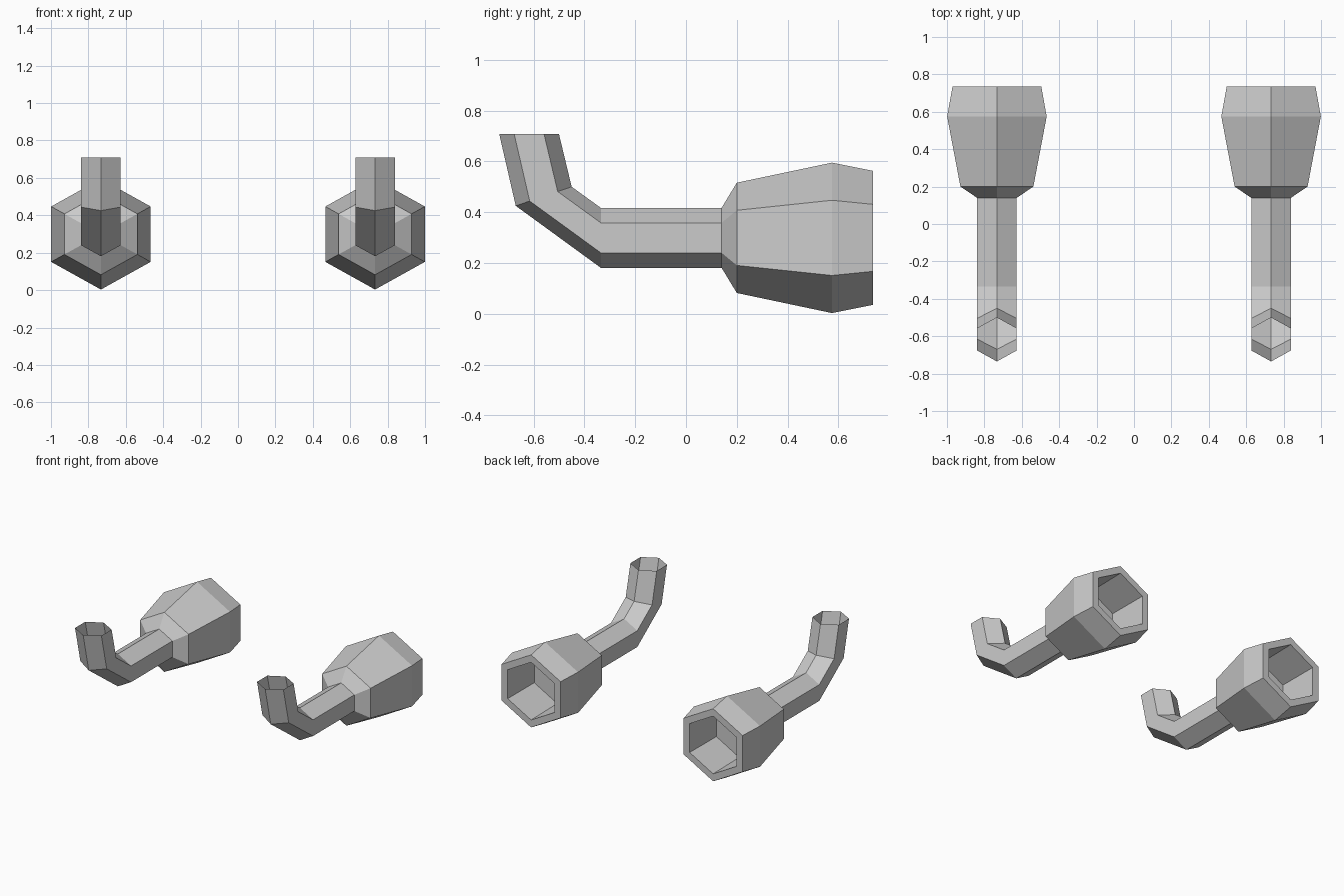
import bpy, bmesh, math

if "Cube" in bpy.data.objects:
    bpy.data.objects.remove(bpy.data.objects["Cube"])

CX = 0.733          # distance of each pipe from the centre line
WIDE = 1.04         # slight sideways stretch of the hexagon

# stations: centre (y, z), offset to the hexagon's top corner (dy, dz), radius
stations = [
    (-0.6175, 0.708, 0.1175, 0.0, 0.118),     # open mouthpiece end
    (-0.56, 0.4625, 0.11, 0.0375, 0.118),     # elbow
    (-0.335, 0.299, 0.0, 0.118, 0.118),       # stem start
    (0.14, 0.299, 0.0, 0.118, 0.118),         # stem end
    (0.20, 0.299, 0.0, 0.217, 0.217),         # bowl shoulder
    (0.575, 0.299, 0.0, 0.296, 0.296),        # widest part of bowl
    (0.735, 0.299, 0.0, 0.264, 0.264),        # rim outside
    (0.735, 0.299, 0.0, 0.21, 0.21),          # rim inside
    (0.435, 0.299, 0.0, 0.205, 0.205),        # cavity floor
]


def hex_ring(bm, y, z, dy, dz, r):
    ring = []
    for i in range(6):
        a = math.radians(60 * i)
        c, s = math.cos(a), math.sin(a)
        ring.append(bm.verts.new((CX + s * r * WIDE * 0.998, y + c * dy, z + c * dz)))
    return ring


# skin the hexagons into one bent tube, open at the mouthpiece
bm = bmesh.new()
rings = [hex_ring(bm, *s) for s in stations]
for a, b in zip(rings, rings[1:]):
    for i in range(6):
        j = (i + 1) % 6
        bm.faces.new((a[i], a[j], b[j], b[i]))
bm.faces.new(rings[-1])
bmesh.ops.recalc_face_normals(bm, faces=bm.faces)
mesh = bpy.data.meshes.new("bent_pipes")
bm.to_mesh(mesh)
bm.free()
pipes = bpy.data.objects.new("bent_pipes", mesh)
bpy.context.collection.objects.link(pipes)

# second pipe on the other side
mirror = pipes.modifiers.new("mirror", "MIRROR")
mirror.use_axis[0] = True
